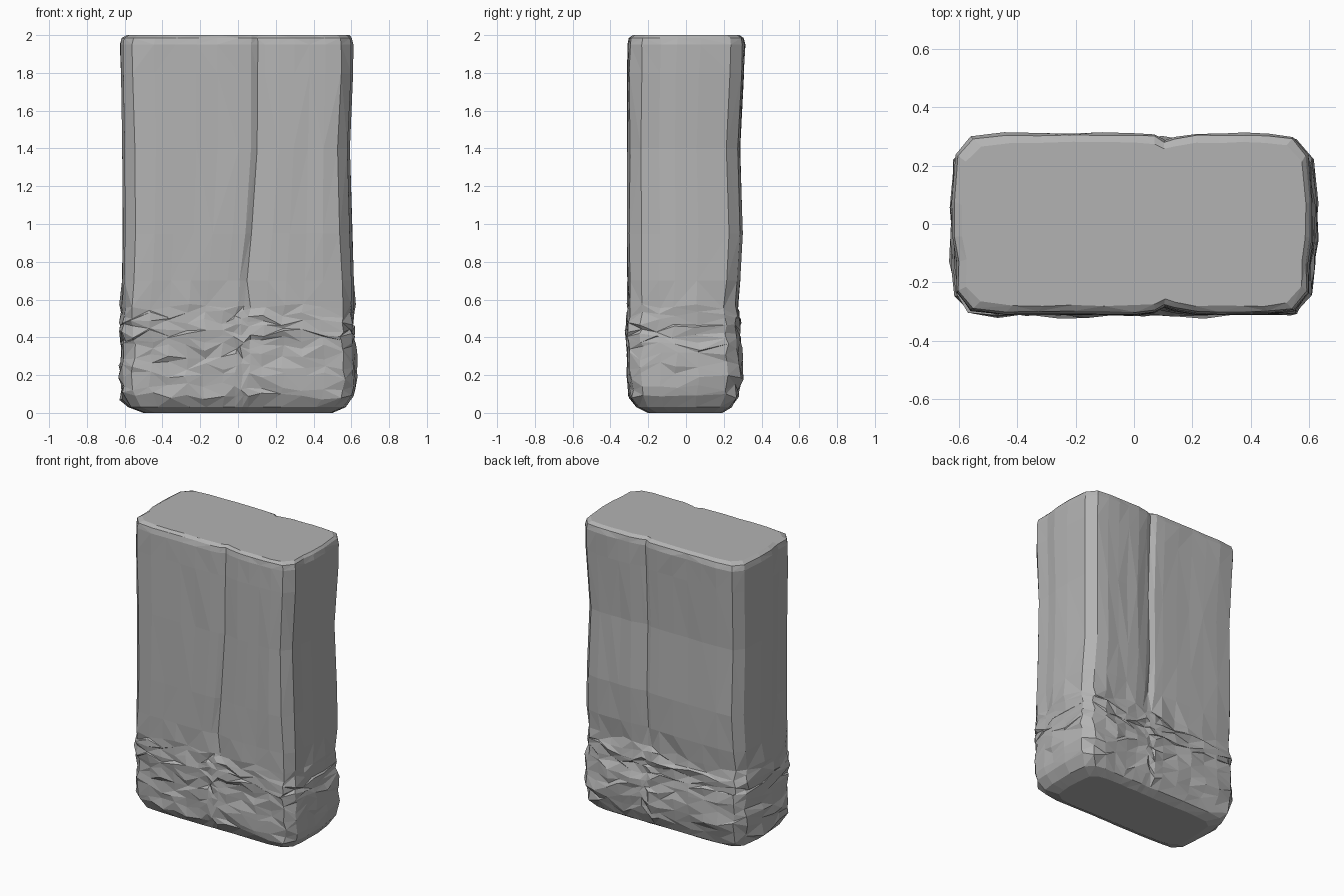
import bpy, bmesh, math, random

random.seed(7)
if "Cube" in bpy.data.objects:
    bpy.data.objects.remove(bpy.data.objects["Cube"], do_unlink=True)

stone = bpy.data.materials.new("grey_stone")
stone.use_nodes = True
COLOUR = (0.45, 0.45, 0.45, 1)
stone.diffuse_color = COLOUR
stone.node_tree.nodes["Principled BSDF"].inputs["Base Color"].default_value = COLOUR

# Silhouette by height: z, left x, right x, front y, back y
PROFILE = [
    (0.01, -0.50, 0.50, -0.20, 0.19), (0.03, -0.58, 0.57, -0.26, 0.24),
    (0.09, -0.62, 0.61, -0.295, 0.27), (0.20, -0.63, 0.63, -0.305, 0.295),
    (0.35, -0.615, 0.625, -0.305, 0.29), (0.42, -0.62, 0.615, -0.315, 0.275),
    (0.48, -0.63, 0.615, -0.31, 0.285), (0.56, -0.62, 0.615, -0.303, 0.27),
    (0.70, -0.615, 0.615, -0.308, 0.285), (0.95, -0.61, 0.605, -0.31, 0.298),
    (1.40, -0.612, 0.595, -0.31, 0.285), (1.80, -0.62, 0.61, -0.31, 0.305),
    (1.95, -0.625, 0.612, -0.308, 0.312), (1.985, -0.615, 0.605, -0.30, 0.305),
    (2.00, -0.59, 0.59, -0.28, 0.28),
]
ROUGH = [0.14, 0.25, 0.30, 0.39, 0.45, 0.52]


def outline(z):
    for a, b in zip(PROFILE, PROFILE[1:]):
        if a[0] <= z <= b[0]:
            t = (z - a[0]) / (b[0] - a[0])
            return [p + (q - p) * t for p, q in zip(a, b)][1:]


def broad_face(z, left, right, y, sign):
    """Points along the front or back, with the tapering vertical groove."""
    groove = 0.105 - 0.085 * max(0, min(1, (1.5 - z) / 1.0)) ** 1.6
    if sign > 0:
        groove = 0.105
    depth = 0.024 * max(0, min(1, (z - 0.42) / 0.2))
    inset = 0.065
    xs = [left + inset + (groove - 0.10 - left - inset) * i / 5 for i in range(6)]
    xs += [groove - 0.035, groove, groove + 0.035]
    xs += [groove + 0.11 + (right - inset - groove - 0.11) * i / 4 for i in range(5)]
    points = []
    for i, x in enumerate(xs):
        cut = depth * {6: 0.2, 7: 1.0, 8: 0.55}.get(i, 0)
        if i in (0, len(xs) - 1):
            cut += 0.012
        points.append((x, y - sign * cut))
    return points


def end_face(x, front, back, sign, z):
    """Points up one narrow end, bowed and faintly hollowed."""
    points = []
    for t in (0.12, 0.28, 0.42, 0.62, 0.88):
        bow = 0.024 * (2 * t - 1) ** 2
        hollow = 0.010 if t == 0.28 and z > 0.5 else 0
        points.append((x - sign * (bow + hollow), front + (back - front) * t))
    return points


# Slab: stacked outlines, worn and chipped near the foot
bm = bmesh.new()
rings = []
for z in sorted([p[0] for p in PROFILE] + ROUGH):
    left, right, front, back = outline(z)
    loop = broad_face(z, left, right, front, -1)
    loop += end_face(right, front, back, 1, z)
    loop += broad_face(z, left, right, back, 1)[::-1]
    loop += end_face(left, front, back, -1, z)[::-1]
    wear = 0.011 if 0.05 < z < 0.58 else 0.003
    lift = 0.024 if 0.05 < z < 0.58 else 0
    ring = []
    for x, y in loop:
        ring.append(bm.verts.new((
            x + random.uniform(-wear, wear),
            y + random.uniform(-wear, wear),
            z + random.uniform(-lift, lift))))
    rings.append(ring)

for low, high in zip(rings, rings[1:]):
    for i in range(len(low)):
        j = (i + 1) % len(low)
        a, b, c, d = low[i], low[j], high[j], high[i]
        if random.random() < 0.5:
            bm.faces.new((a, b, c))
            bm.faces.new((a, c, d))
        else:
            bm.faces.new((a, b, d))
            bm.faces.new((b, c, d))

# Flat foot and top
for ring, level in ((rings[0], 0), (rings[-1], 2)):
    for v in ring:
        v.co.z = level
bm.faces.new(rings[0][::-1])
bm.faces.new(rings[-1])
bmesh.ops.recalc_face_normals(bm, faces=bm.faces)

mesh = bpy.data.meshes.new("stone_slab")
bm.to_mesh(mesh)
bm.free()
mesh.materials.append(stone)
slab = bpy.data.objects.new("stone_slab", mesh)
bpy.context.collection.objects.link(slab)
